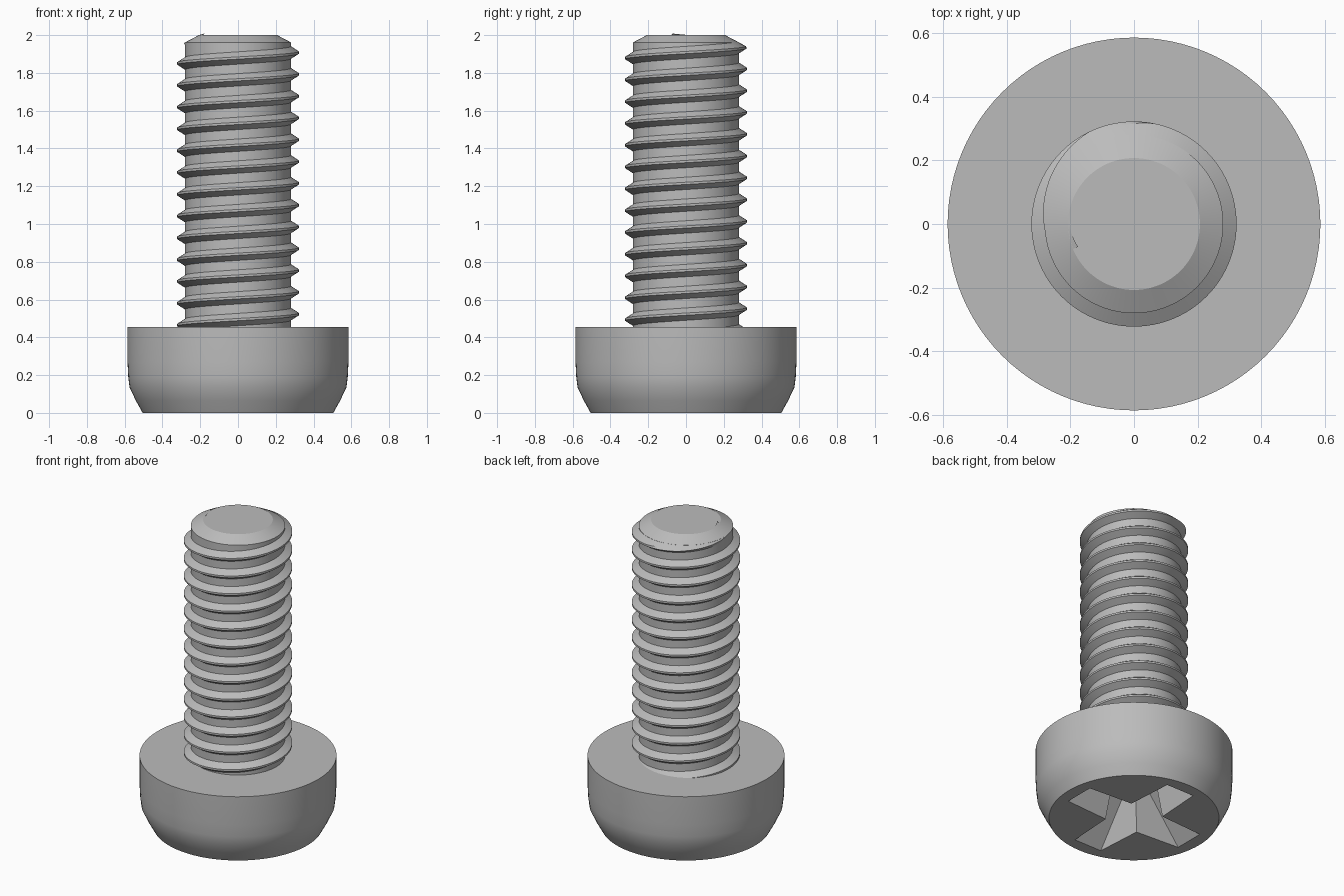
import bpy, bmesh
from math import sin, cos, tau, pi, radians

if "Cube" in bpy.data.objects:
    bpy.data.objects.remove(bpy.data.objects["Cube"], do_unlink=True)

steel = bpy.data.materials.new("grey steel")
steel.use_nodes = True
steel.diffuse_color = (0.5, 0.5, 0.5, 1)
steel.node_tree.nodes["Principled BSDF"].inputs["Base Color"].default_value = (0.5, 0.5, 0.5, 1)

SEGMENTS = 96
HEAD_TOP = 0.455
CORE_R, CREST_R, TIP_R = 0.28, 0.322, 0.207
PITCH = 0.1154
CHAMFER_SLOPE = 1.9


def loft(name, rings, closed=True):
    """Skin a list of equal rings of points and cap both ends."""
    bm = bmesh.new()
    loops = [[bm.verts.new(p) for p in ring] for ring in rings]
    n = len(loops[0])
    for a, b in zip(loops, loops[1:]):
        for i in range(n):
            j = (i + 1) % n
            bm.faces.new((a[i], a[j], b[j], b[i]))
    bm.faces.new(loops[0][::-1])
    bm.faces.new(loops[-1])
    bmesh.ops.recalc_face_normals(bm, faces=bm.faces)
    mesh = bpy.data.meshes.new(name)
    bm.to_mesh(mesh)
    bm.free()
    mesh.materials.append(steel)
    obj = bpy.data.objects.new(name, mesh)
    bpy.context.collection.objects.link(obj)
    return obj


def lathe(name, profile):
    return loft(name, [[(r * cos(tau * i / SEGMENTS), r * sin(tau * i / SEGMENTS), z)
                        for i in range(SEGMENTS)] for r, z in profile])


def activate(obj):
    bpy.ops.object.select_all(action="DESELECT")
    obj.select_set(True)
    bpy.context.view_layer.objects.active = obj


def cross_ring(reach, end_half, root_half, z):
    """Outline of a four-armed cross."""
    points = []
    for k in range(4):
        c, s = cos(k * pi / 2), sin(k * pi / 2)
        for x, y in ((reach, -end_half), (reach, end_half), (root_half, root_half)):
            points.append((x * c - y * s, x * s + y * c, z))
    return points


# Head with rounded lower shoulder
head = lathe("head", [(0.505, 0), (0.541, 0.065), (0.574, 0.135), (0.581, 0.19),
                      (0.585, 0.27), (0.585, HEAD_TOP)])

# Tapered cross recess, cut into the underside of the head
cutter = loft("recess_cutter", [cross_ring(0.435, 0.101, 0.121, -0.01),
                                cross_ring(0.16, 0.075, 0.085, 0.30)])
cutter.hide_render = True
activate(head)
cut = head.modifiers.new("cross_recess", "BOOLEAN")
cut.operation = "DIFFERENCE"
cut.solver = "EXACT"
cut.object = cutter
bpy.ops.object.modifier_apply(modifier=cut.name)
bpy.data.objects.remove(cutter, do_unlink=True)

# Shank core with chamfered tip
core = lathe("shank", [(CORE_R, HEAD_TOP - 0.02),
                       (CORE_R, 2 - (CORE_R - TIP_R) / CHAMFER_SLOPE), (TIP_R, 2)])

# Right-handed thread ridge, trimmed by the tip chamfer
section = ((CORE_R - 0.005, -0.036), (CREST_R, -0.006),
           (CREST_R, 0.006), (CORE_R - 0.005, 0.036))
rings = []
start, turns = 0.405, 13.6
for i in range(int(turns * SEGMENTS)):
    angle = tau * i / SEGMENTS
    mid = start + PITCH * i / SEGMENTS
    ring = []
    for r, dz in section:
        z = mid + dz
        r = min(r, TIP_R + (2 - z) * CHAMFER_SLOPE - 0.001)
        # The turn starts where the crest height matches the shank's left flank
        a = angle + radians(180) + tau * (start - 1.85) / PITCH
        ring.append((r * cos(a), r * sin(a), z))
    rings.append(ring)
thread = loft("thread", rings)

for part in (head, core, thread):
    activate(part)
    bpy.ops.object.shade_smooth_by_angle(angle=radians(25))
